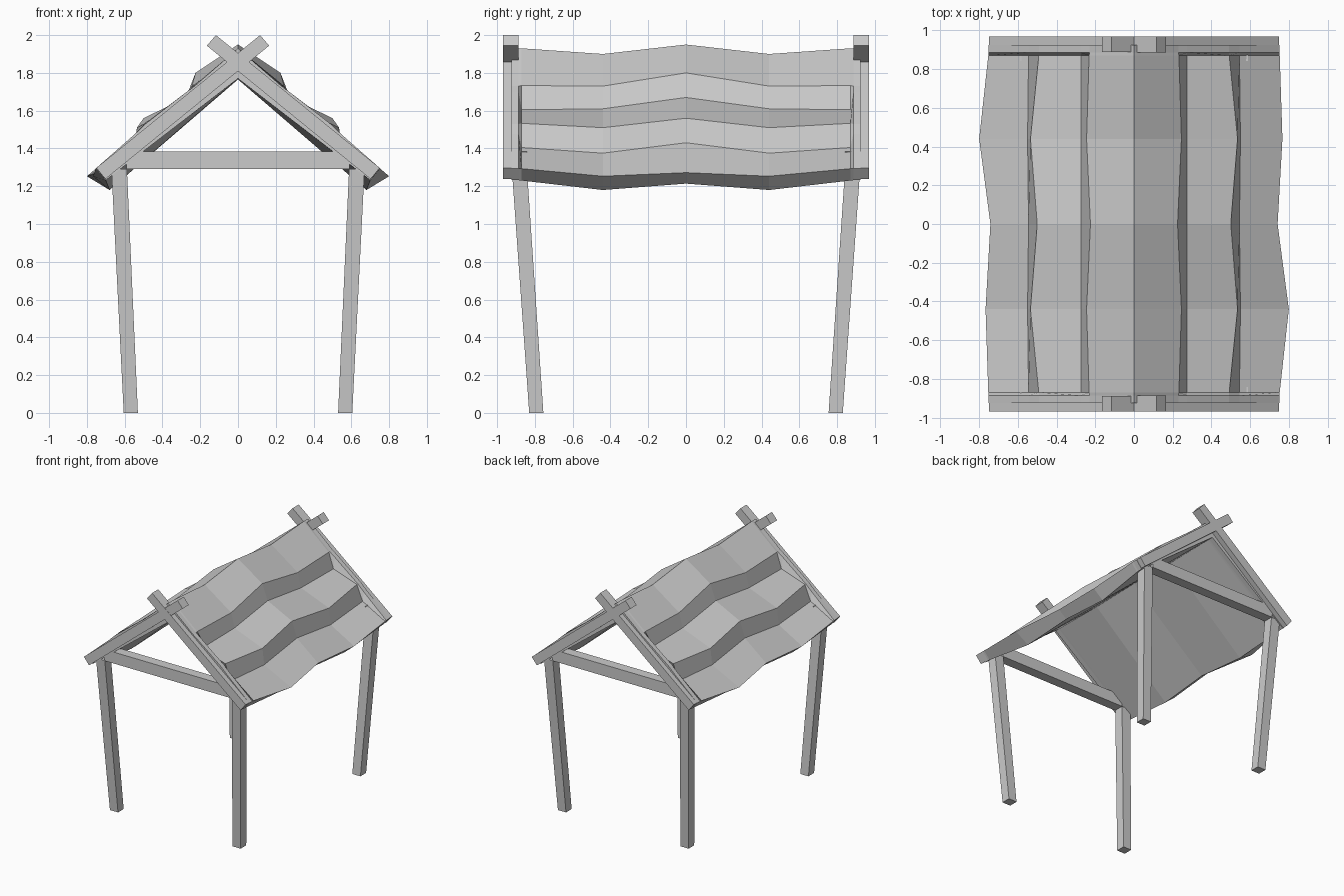
import bpy, bmesh
from mathutils import Matrix, Vector

if "Cube" in bpy.data.objects:
    bpy.data.objects.remove(bpy.data.objects["Cube"])


def finish(bm, name):
    bmesh.ops.recalc_face_normals(bm, faces=bm.faces[:])
    me = bpy.data.meshes.new(name)
    bm.to_mesh(me)
    bm.free()
    ob = bpy.data.objects.new(name, me)
    bpy.context.collection.objects.link(ob)
    return ob


def loft(bm, rings):
    """Skin closed rings of points and cap both ends."""
    vs = [[bm.verts.new(p) for p in r] for r in rings]
    n = len(vs[0])
    for a, b in zip(vs, vs[1:]):
        for i in range(n):
            j = (i + 1) % n
            bm.faces.new((a[i], a[j], b[j], b[i]))
    bm.faces.new(vs[0])
    bm.faces.new(vs[-1])


def rect(x0, x1, y0, y1, z):
    return [(x0, y0, z), (x1, y0, z), (x1, y1, z), (x0, y1, z)]


# Splayed legs
for sx, xn in ((-1, "left"), (1, "right")):
    for sy, yn in ((-1, "front"), (1, "back")):
        bm = bmesh.new()
        loft(bm, [[(sx * x, sy * y, z) for x, y, z in r] for r in (
            rect(.53, .605, .755, .83, 0), rect(.588, .67, .842, .922, 1.29))])
        finish(bm, f"{yn}_{xn}_leg")

for sy, yn in ((-1, "front"), (1, "back")):
    # Tie beam across each pair of legs
    bm = bmesh.new()
    loft(bm, [[(x, sy * y, z) for y, z in
               ((.842, 1.29), (.925, 1.29), (.925, 1.385), (.842, 1.385))]
              for x in (-.59, .59)])
    finish(bm, f"{yn}_tie_beam")
    # Crossed rafters
    for sx, xn in ((-1, "left"), (1, "right")):
        prof = [(-.165, 1.944), (-.117, 2.0), (.75, 1.297), (.702, 1.238)]
        off = .002 if sx > 0 else 0
        bm = bmesh.new()
        loft(bm, [[(sx * x, sy * y, z) for x, z in prof]
                  for y in (.886 + off, .968 + off)])
        finish(bm, f"{yn}_{xn}_rafter")

# Layered roof: half profiles running ridge, three courses, eave, underside
END = [(0, 1.93), (.23, 1.73), (.275, 1.697), (.49, 1.53), (.545, 1.477),
       (.752, 1.295), (.70, 1.232), (0, 1.77)]
STEP = [(0, 1.93), (.232, 1.733), (.275, 1.605), (.492, 1.533), (.545, 1.405),
        (.753, 1.293), (.70, 1.23), (0, 1.77)]
WAVE = [(0, 1.90), (.245, 1.73), (.275, 1.61), (.535, 1.51), (.55, 1.375),
        (.80, 1.253), (.68, 1.18), (0, 1.765)]
MID = [(0, 1.95), (.225, 1.80), (.275, 1.67), (.50, 1.56), (.545, 1.43),
       (.742, 1.272), (.67, 1.214), (0, 1.775)]
WAVE2 = [(.767 if i == 5 else x, z) for i, (x, z) in enumerate(WAVE)]
stations = [(-.925, END), (-.886, END), (-.87, STEP), (-.44, WAVE), (0, MID),
            (.44, WAVE2), (.87, STEP), (.886, END), (.925, END)]

bm = bmesh.new()
for s in (1, -1):  # second half is the first turned half way round
    vs = [[bm.verts.new((s * x, s * y, z)) for x, z in p] for y, p in stations]
    for a, b in zip(vs, vs[1:]):
        for i in range(len(a) - 1):
            bm.faces.new((a[i], a[i + 1], b[i + 1], b[i]))
    bm.faces.new(vs[0])
    bm.faces.new(vs[-1])
bmesh.ops.remove_doubles(bm, verts=bm.verts[:], dist=.0005)
finish(bm, "layered_roof")
